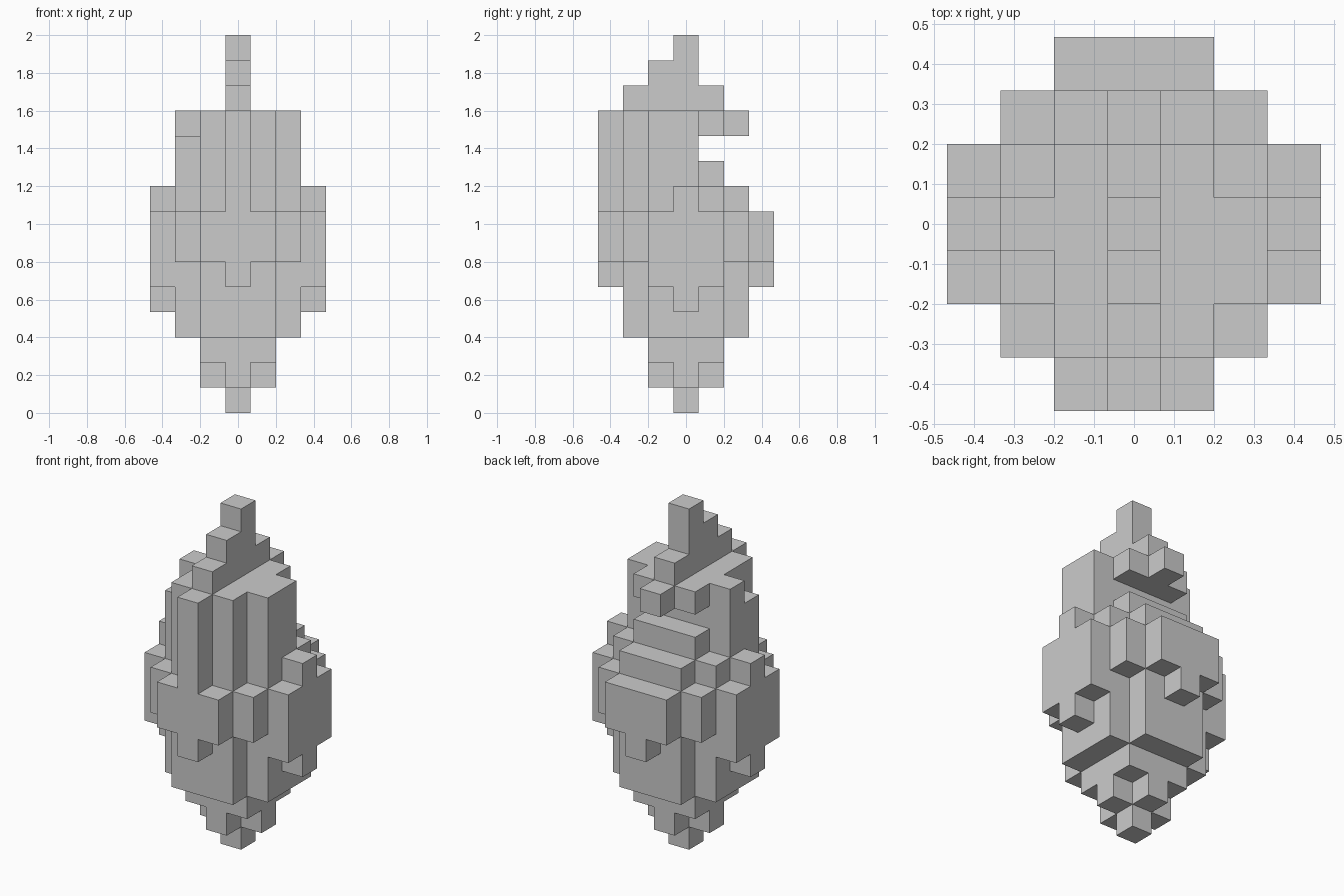
import bpy, bmesh
from mathutils import Vector

if "Cube" in bpy.data.objects:
    bpy.data.objects.remove(bpy.data.objects["Cube"])

V = 2 / 15  # cube size: the model is 15 cubes tall


def box(xs, ys, zs):
    """Cells of an inclusive block, given as (low, high) on each axis."""
    return {(x, y, z) for x in range(xs[0], xs[1] + 1)
            for y in range(ys[0], ys[1] + 1)
            for z in range(zs[0], zs[1] + 1)}


def side(a, b, zs):
    """Side block, mirrored to left and right."""
    return box((a, a), (-b, b), zs) | box((-a, -a), (-b, b), zs)


parts = {}

# Stepped lower tip
parts["lower_tip"] = (box((0, 0), (0, 0), (0, 1)) | box((-1, 1), (0, 0), (1, 1))
                      | box((0, 0), (-1, 1), (1, 1)) | box((-1, 1), (-1, 1), (2, 2)))

# Main body, with the corners filled around the middle
parts["body"] = (box((-1, 1), (-2, 2), (3, 8)) | box((-2, 2), (-1, 1), (3, 8))
                 | box((-2, 2), (-2, 2), (6, 7)))

# Raised plates on the four sides
parts["side_plates"] = side(3, 1, (5, 7)) | side(3, 0, (4, 8))
parts["back_plate"] = box((-1, 1), (3, 3), (6, 7)) | box((0, 0), (3, 3), (5, 5))
parts["front_plate"] = box((-1, 1), (-3, -3), (6, 7)) | box((0, 0), (-3, -3), (5, 11))

# Upper body with the stepped opening and overhang at the back
parts["upper_body"] = (box((-1, 1), (-2, 0), (9, 11)) | box((-2, 2), (-1, 0), (9, 11))
                       | box((-1, 1), (1, 1), (9, 9))) - {(-2, -1, 11)}
parts["back_overhang"] = box((-1, 1), (1, 1), (11, 11)) | {(0, 2, 11)}

# Narrow stepped crest
parts["crest"] = (box((0, 0), (-2, 1), (12, 12)) | box((0, 0), (-1, 0), (13, 13))
                  | {(0, 0, 14)})

solid = set().union(*parts.values())


def build(name, cells):
    """Make a mesh from only those cube faces that are open to the air."""
    bm = bmesh.new()
    for cell in cells:
        centre = Vector((cell[0], cell[1], cell[2] + 0.5))
        for axis in range(3):
            for sign in (-1, 1):
                n = Vector((0, 0, 0))
                n[axis] = sign
                if tuple(int(c + d) for c, d in zip(cell, n)) in solid:
                    continue
                u = Vector((0, 0, 0))
                u[(axis + 1) % 3] = 1
                w = n.cross(u)
                corners = [centre + (n + a * u + b * w) / 2
                           for a, b in ((-1, -1), (1, -1), (1, 1), (-1, 1))]
                bm.faces.new([bm.verts.new(c * V) for c in corners])
    bmesh.ops.remove_doubles(bm, verts=bm.verts, dist=0.001)
    bmesh.ops.dissolve_limit(bm, angle_limit=0.01, verts=bm.verts, edges=bm.edges)
    mesh = bpy.data.meshes.new(name)
    bm.to_mesh(mesh)
    bm.free()
    bpy.context.collection.objects.link(bpy.data.objects.new(name, mesh))


for part_name, part_cells in parts.items():
    build(part_name, part_cells)
